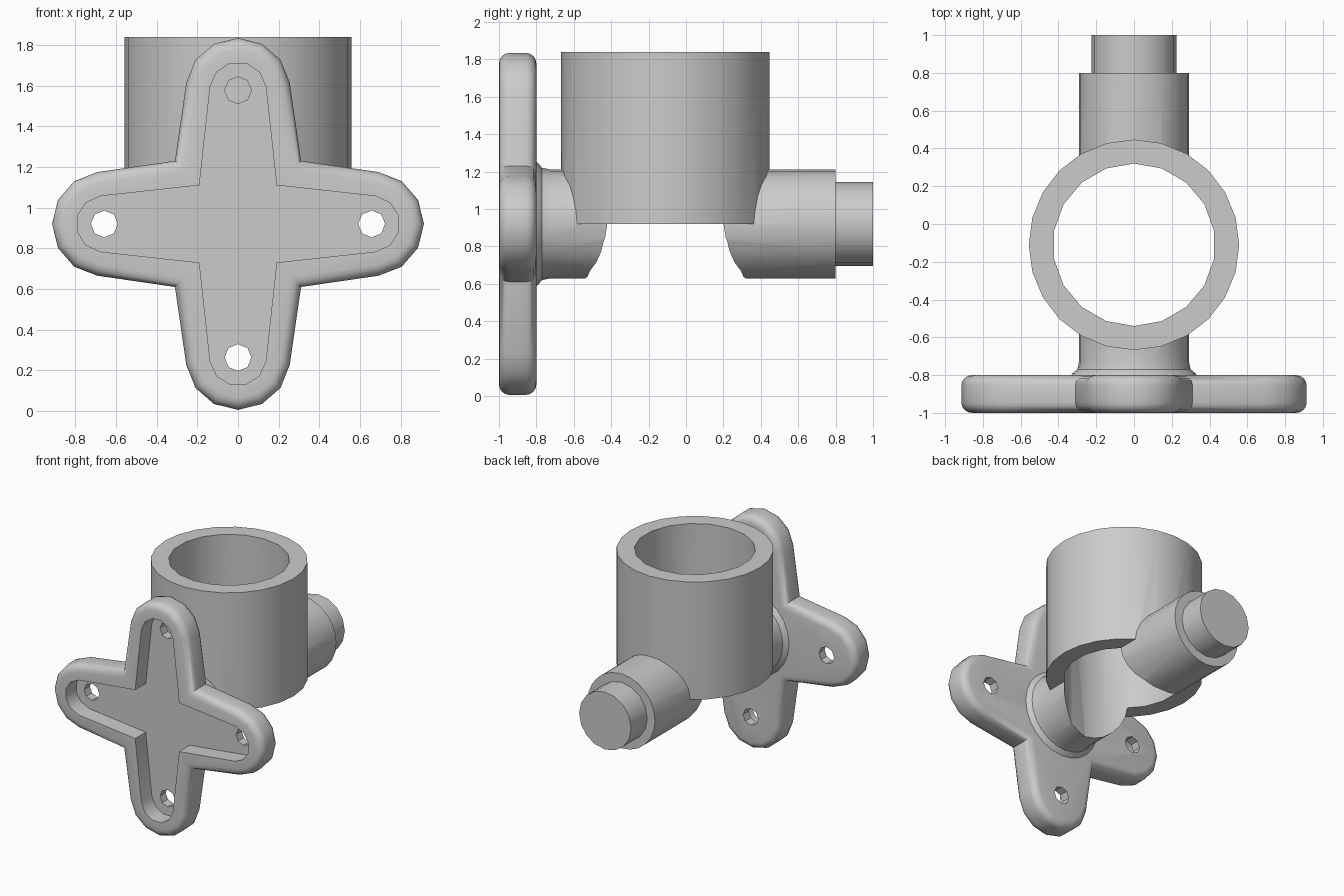
import bpy, bmesh, math
from mathutils import Matrix, Vector

old = bpy.data.objects.get("Cube")
if old:
    bpy.data.objects.remove(old, do_unlink=True)

grey = bpy.data.materials.new("plain grey")
grey.use_nodes = True
grey.diffuse_color = (0.6, 0.6, 0.6, 1)
grey.node_tree.nodes["Principled BSDF"].inputs["Base Color"].default_value = (0.6, 0.6, 0.6, 1)

MID = 0.92          # height of the pipe axis
CUP_Y = -0.11       # cup axis
HOLE_R = 0.657      # distance of screw holes from the centre


def make(name, bm):
    bmesh.ops.recalc_face_normals(bm, faces=bm.faces)
    mesh = bpy.data.meshes.new(name)
    bm.to_mesh(mesh)
    bm.free()
    mesh.materials.append(grey)
    ob = bpy.data.objects.new(name, mesh)
    bpy.context.collection.objects.link(ob)
    return ob


def lathe(name, profile, sides, matrix):
    """Closed solid of stacked rings, profile = (radius, height)."""
    bm = bmesh.new()
    rings = []
    for r, h in profile:
        turn = [math.tau * i / sides for i in range(sides)]
        rings.append([bm.verts.new((r * math.cos(a), r * math.sin(a), h)) for a in turn])
    for lo, hi in zip(rings, rings[1:]):
        for i in range(sides):
            j = (i + 1) % sides
            bm.faces.new((lo[i], lo[j], hi[j], hi[i]))
    bm.faces.new(rings[0])
    bm.faces.new(rings[-1])
    bm.transform(matrix)
    return make(name, bm)


def cross_prism(name, radius, corner, steps, y0, y1, bevel=0):
    """Four-armed outline with round tips, extruded along y."""
    sweep = math.radians(82)
    arm = [(corner, corner)]
    for i in range(steps + 1):
        a = sweep - 2 * sweep * i / steps
        arm.append((radius * math.sin(a), HOLE_R + radius * math.cos(a)))
    bm = bmesh.new()
    verts = []
    for k in range(4):
        turn = Matrix.Rotation(k * math.pi / 2, 2)
        for p in arm:
            q = turn @ Vector(p)
            verts.append(bm.verts.new((q.x, y0, MID + q.y)))
    face = bm.faces.new(verts)
    out = bmesh.ops.extrude_face_region(bm, geom=[face])
    moved = [g for g in out["geom"] if isinstance(g, bmesh.types.BMVert)]
    bmesh.ops.translate(bm, verts=moved, vec=(0, y1 - y0, 0))
    if bevel:
        rim = [e for e in bm.edges if abs(e.verts[0].co.y - e.verts[1].co.y) < 0.001]
        bmesh.ops.bevel(bm, geom=rim, offset=bevel, segments=4, profile=0.5, affect='EDGES')
    return make(name, bm)


def boolean(target, tool, operation):
    tool.hide_render = True
    mod = target.modifiers.new(operation.lower(), 'BOOLEAN')
    mod.operation, mod.solver, mod.object = operation, 'EXACT', tool
    bpy.context.view_layer.objects.active = target
    bpy.ops.object.modifier_apply(modifier=mod.name)
    bpy.data.objects.remove(tool, do_unlink=True)


def smooth(ob, angle):
    bpy.ops.object.select_all(action='DESELECT')
    ob.select_set(True)
    bpy.context.view_layer.objects.active = ob
    bpy.ops.object.shade_smooth_by_angle(angle=math.radians(angle))


upright = Matrix.Translation((0, CUP_Y, 0)) @ Matrix.Rotation(math.pi / 2, 4, 'Z')
along_y = Matrix.Translation((0, 0, MID)) @ Matrix.Rotation(-math.pi / 2, 4, 'X')

# Cup joined to the cross pipe, with the bore cut through both
body = lathe("cup_and_pipe", [(0.557, MID), (0.557, 1.84)], 24, upright)
pipe = lathe("pipe", [(0.34, -0.81), (0.325, -0.79), (0.3, -0.77), (0.292, -0.73), (0.292, 0.8)],
             24, along_y)
boolean(body, pipe, 'UNION')
bore = lathe("bore", [(0.43, 0.2), (0.43, 2.2)], 18, upright)
boolean(body, bore, 'DIFFERENCE')
smooth(body, 31)

# Narrow spigot on the back end of the pipe
spigot = lathe("spigot", [(0.225, 0.78), (0.225, 1.0)], 16, along_y)
smooth(spigot, 31)

# Rounded mounting flange with a hollow front and four screw holes
flange = cross_prism("mounting_flange", 0.257, 0.31, 6, -1.0, -0.8, bevel=0.055)
boolean(flange, cross_prism("recess", 0.138, 0.19, 5, -1.1, -0.87), 'DIFFERENCE')
for k in range(4):
    a = k * math.pi / 2
    place = Matrix.Translation((HOLE_R * math.cos(a), 0, HOLE_R * math.sin(a))) @ along_y
    boolean(flange, lathe("screw_hole", [(0.066, -1.2), (0.066, -0.7)], 8, place), 'DIFFERENCE')
smooth(flange, 40)
